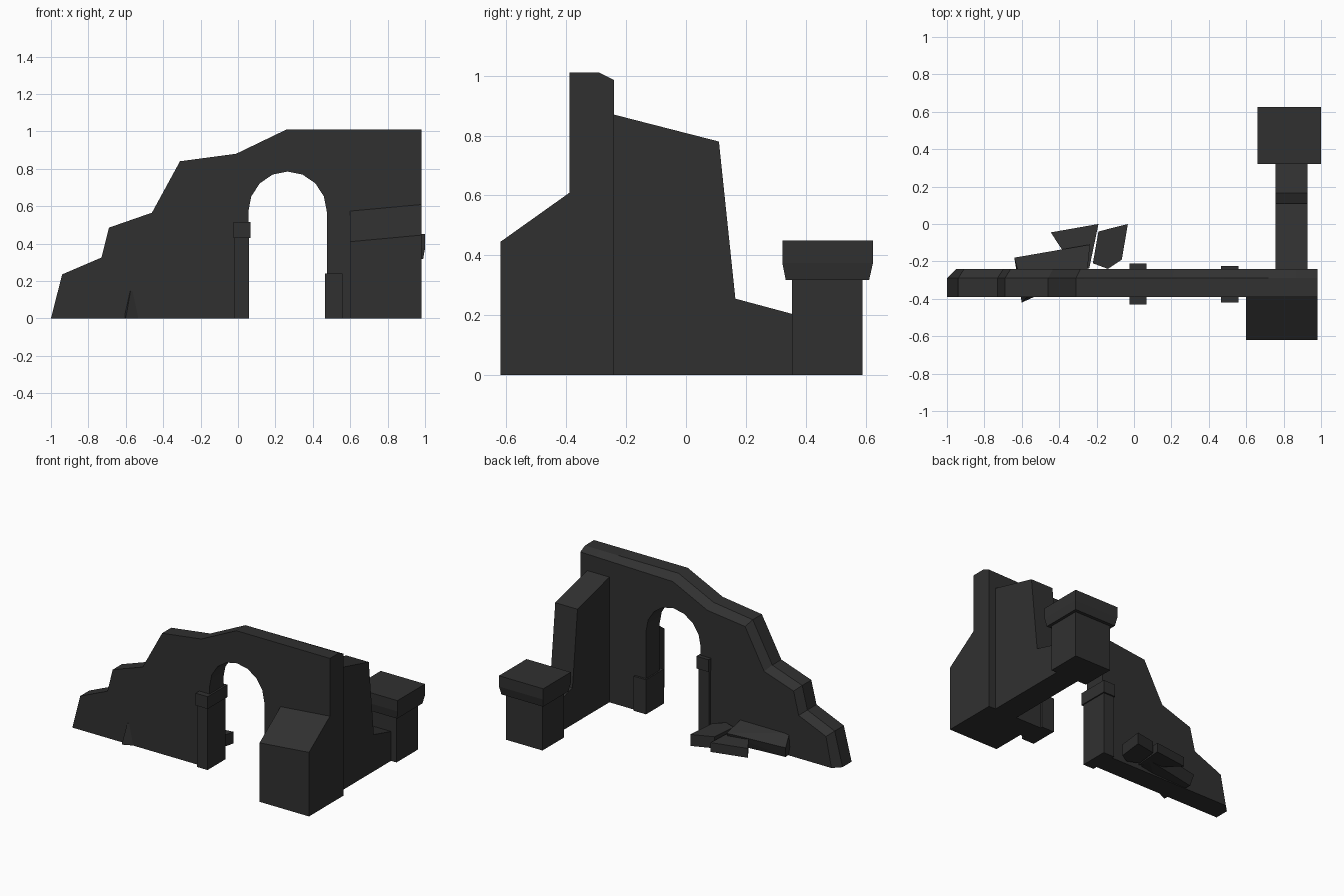
import bpy, bmesh, math
from mathutils import Vector

if "Cube" in bpy.data.objects:
    bpy.data.objects.remove(bpy.data.objects["Cube"])

stone = bpy.data.materials.new("dark_stone")
stone.diffuse_color = (0.03, 0.03, 0.03, 1)
stone.use_nodes = True
stone.node_tree.nodes["Principled BSDF"].inputs["Base Color"].default_value = stone.diffuse_color


def finish(name, bm):
    bmesh.ops.recalc_face_normals(bm, faces=bm.faces)
    me = bpy.data.meshes.new(name)
    bm.to_mesh(me)
    bm.free()
    me.materials.append(stone)
    ob = bpy.data.objects.new(name, me)
    bpy.context.collection.objects.link(ob)
    return ob


def loft(name, rings):
    """Skin matching rings of points and cap both ends."""
    bm = bmesh.new()
    vs = [[bm.verts.new(p) for p in r] for r in rings]
    n = len(rings[0])
    for a, b in zip(vs, vs[1:]):
        for i in range(n):
            j = (i + 1) % n
            bm.faces.new((a[i], a[j], b[j], b[i]))
    bm.faces.new(vs[0])
    bm.faces.new(vs[-1])
    return finish(name, bm)


def rect(x0, x1, y0, y1, z):
    return [(x0, y0, z), (x1, y0, z), (x1, y1, z), (x0, y1, z)]


def box(name, x0, x1, y0, y1, z0, z1):
    return loft(name, [rect(x0, x1, y0, y1, z0), rect(x0, x1, y0, y1, z1)])


def hull(name, pts):
    bm = bmesh.new()
    for p in pts:
        bm.verts.new(p)
    r = bmesh.ops.convex_hull(bm, input=bm.verts)
    junk = [g for g in r["geom_interior"] if isinstance(g, bmesh.types.BMVert)]
    bmesh.ops.delete(bm, geom=junk, context='VERTS')
    return finish(name, bm)


# ruined wall: broken skyline, arch opening cut into the outline
sky = [(-1, 0), (-.94, .235), (-.73, .325), (-.69, .485), (-.46, .565),
       (-.31, .84), (-.01, .88), (.26, 1.01), (.98, 1.01)]
arch = [(.475, 0)]
for i in range(9):
    a = math.pi * i / 8
    arch.append((.265 + .21 * math.cos(a), .57 + .215 * math.sin(a)))
arch.append((.055, 0))
low = [(.98, 0)] + arch

# inset skyline for the chamfered back edge
inset = [(-.95, 0)]
for i in range(1, len(sky) - 1):
    p, q, r = (Vector(sky[k]) for k in (i - 1, i, i + 1))
    d1, d2 = (q - p).normalized(), (r - q).normalized()
    n = (Vector((d1.y, -d1.x)) + Vector((d2.y, -d2.x))).normalized()
    inset.append(tuple(q + n * .042))
inset.append((.98, .985))
wall = loft("arched_wall", [[(x, y, z) for x, z in prof + low]
                            for prof, y in ((sky, -.39), (sky, -.29), (inset, -.24))])
bpy.context.view_layer.objects.active = wall
wall.select_set(True)
bpy.ops.object.shade_smooth_by_angle(angle=math.radians(30))

# front buttress with a sloping, slightly tilted top
loft("front_buttress", [rect(.6, .98, -.62, -.36, 0),
                        [(.6, -.62, .41), (.98, -.62, .445), (.98, -.36, .63), (.6, -.36, .595)]])

# broken side wall running back
side = [(-.26, 0), (-.26, .875), (.11, .78), (.165, .255), (.37, .2), (.37, 0)]
loft("side_wall", [[(x, y, z) for y, z in side] for x in (.757, .928)])

# end pillar and flared cap
box("end_pillar", .69, .97, .355, .59, 0, .33)
loft("pillar_cap", [rect(.67, .99, .333, .612, .318), rect(.66, 1, .322, .625, .375),
                    rect(.66, 1, .322, .625, .45)])

# arch piers
box("left_pier", -.022, .06, -.42, -.222, 0, .44)
box("left_capital", -.025, .068, -.43, -.212, .43, .515)
box("right_pier_stub", .465, .56, -.42, -.225, 0, .24)

# fallen slabs behind the wall
hull("fallen_slab_large", [(-.64, -.18, .08), (-.235, -.11, .1), (-.625, -.2, .005), (-.24, -.14, .02),
                           (-.575, -.395, .145), (-.6, -.42, .0), (-.535, -.39, .0),
                           (-.25, -.25, .15), (-.62, -.25, .15), (-.27, -.27, .03)])


def slab(name, plan, z0, z1):
    loft(name, [[(x, y, z + z0) for x, y, z in plan], [(x, y, z + z1) for x, y, z in plan]])


slab("fallen_slab_middle", [(-.445, -.045, .01), (-.19, 0, 0), (-.24, -.24, .03), (-.35, -.19, .03)], 0, .065)
slab("fallen_slab_small", [(-.19, -.04, .01), (-.033, 0, 0), (-.065, -.19, .01), (-.14, -.24, .02), (-.22, -.21, .02)], 0, .08)
